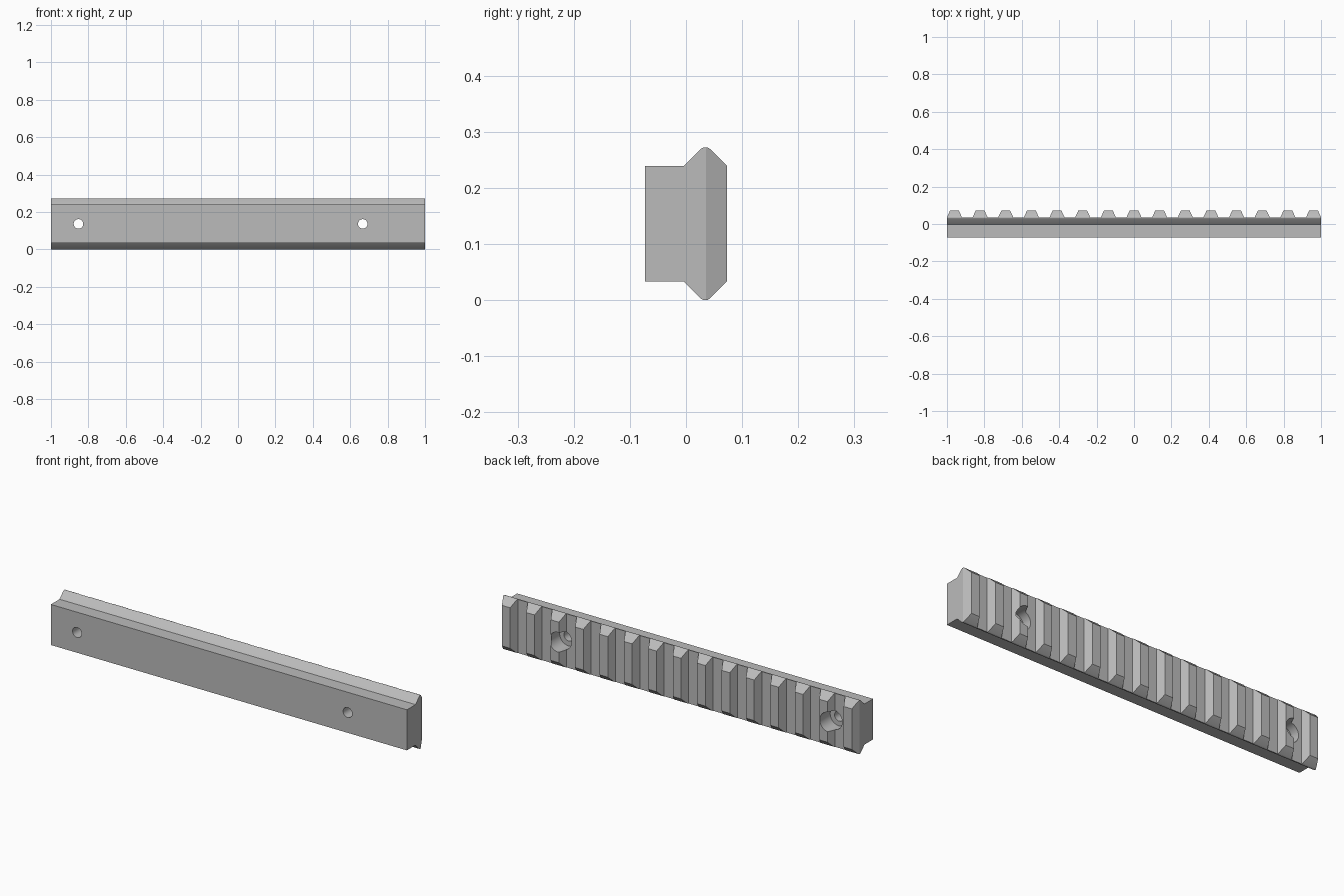
import bpy, bmesh, math
from mathutils import Matrix

if "Cube" in bpy.data.objects:
    bpy.data.objects.remove(bpy.data.objects["Cube"])

# Main sizes
MID_Z = 0.136          # height of the rail's centre line
BACK = 0.073           # half depth
FLOOR = 0.036          # y of the groove floors
TEETH, BASE, SLOPE = 15, 0.08, 0.017
PITCH = (2 - BASE) / (TEETH - 1)

grey = bpy.data.materials.new("metal grey")
grey.use_nodes = True
colour = (0.5, 0.5, 0.5, 1)
grey.diffuse_color = colour
grey.node_tree.nodes["Principled BSDF"].inputs["Base Color"].default_value = colour


def new_object(name, bm):
    bmesh.ops.recalc_face_normals(bm, faces=bm.faces)
    mesh = bpy.data.meshes.new(name)
    bm.to_mesh(mesh)
    bm.free()
    mesh.materials.append(grey)
    obj = bpy.data.objects.new(name, mesh)
    bpy.context.collection.objects.link(obj)
    return obj


def prism(name, points, offset):
    """Extrude a closed outline along an offset vector."""
    bm = bmesh.new()
    face = bm.faces.new([bm.verts.new(p) for p in points])
    new = bmesh.ops.extrude_face_region(bm, geom=[face])["geom"]
    bmesh.ops.translate(bm, vec=offset,
                        verts=[v for v in new if isinstance(v, bmesh.types.BMVert)])
    return new_object(name, bm)


def drill(name, x, radius, y0, y1):
    """Cylinder along y used to cut a hole."""
    bm = bmesh.new()
    place = Matrix.Translation((x, (y0 + y1) / 2, MID_Z)) @ Matrix.Rotation(math.pi / 2, 4, 'X')
    bmesh.ops.create_cone(bm, cap_ends=True, segments=40, radius1=radius,
                          radius2=radius, depth=y1 - y0, matrix=place)
    return new_object(name, bm)


def combine(target, tool, operation):
    """Apply a boolean and discard the tool."""
    mod = target.modifiers.new("cut", 'BOOLEAN')
    mod.operation, mod.object, mod.solver = operation, tool, 'EXACT'
    bpy.ops.object.select_all(action='DESELECT')
    bpy.context.view_layer.objects.active = target
    target.select_set(True)
    bpy.ops.object.modifier_apply(modifier=mod.name)
    bpy.data.objects.remove(tool)


# Toothed outline seen from above, extruded upwards
outline = [(1, -BACK), (-1, -BACK)]
for i in range(TEETH):
    x = -1 + i * PITCH
    outline += [(x, FLOOR), (x + SLOPE, BACK),
                (x + BASE - SLOPE, BACK), (x + BASE, FLOOR)]
rail = prism("mounting_rail", [(x, y, -0.1) for x, y in outline], (0, 0, 0.5))

# Dovetail cross-section: upper half, mirrored downwards
half = [(-BACK, 0.103), (-0.004, 0.103), (0.0265, 0.1335), (0.031, 0.136),
        (0.038, 0.136), (0.0425, 0.1335), (BACK, 0.103)]
section = half + [(y, -z) for y, z in reversed(half)]
dovetail = prism("dovetail_section", [(-1.1, y, MID_Z + z) for y, z in section], (2.2, 0, 0))
combine(rail, dovetail, 'INTERSECT')

# Screw holes, counterbored from the toothed side
for x in (-0.853, 0.667):
    combine(rail, drill("screw_hole", x, 0.0255, -0.2, 0.2), 'DIFFERENCE')
    combine(rail, drill("counterbore", x, 0.05, -0.01, 0.2), 'DIFFERENCE')

# Smooth the holes, keep the machined edges sharp
bpy.ops.object.shade_smooth_by_angle(angle=math.radians(20))
